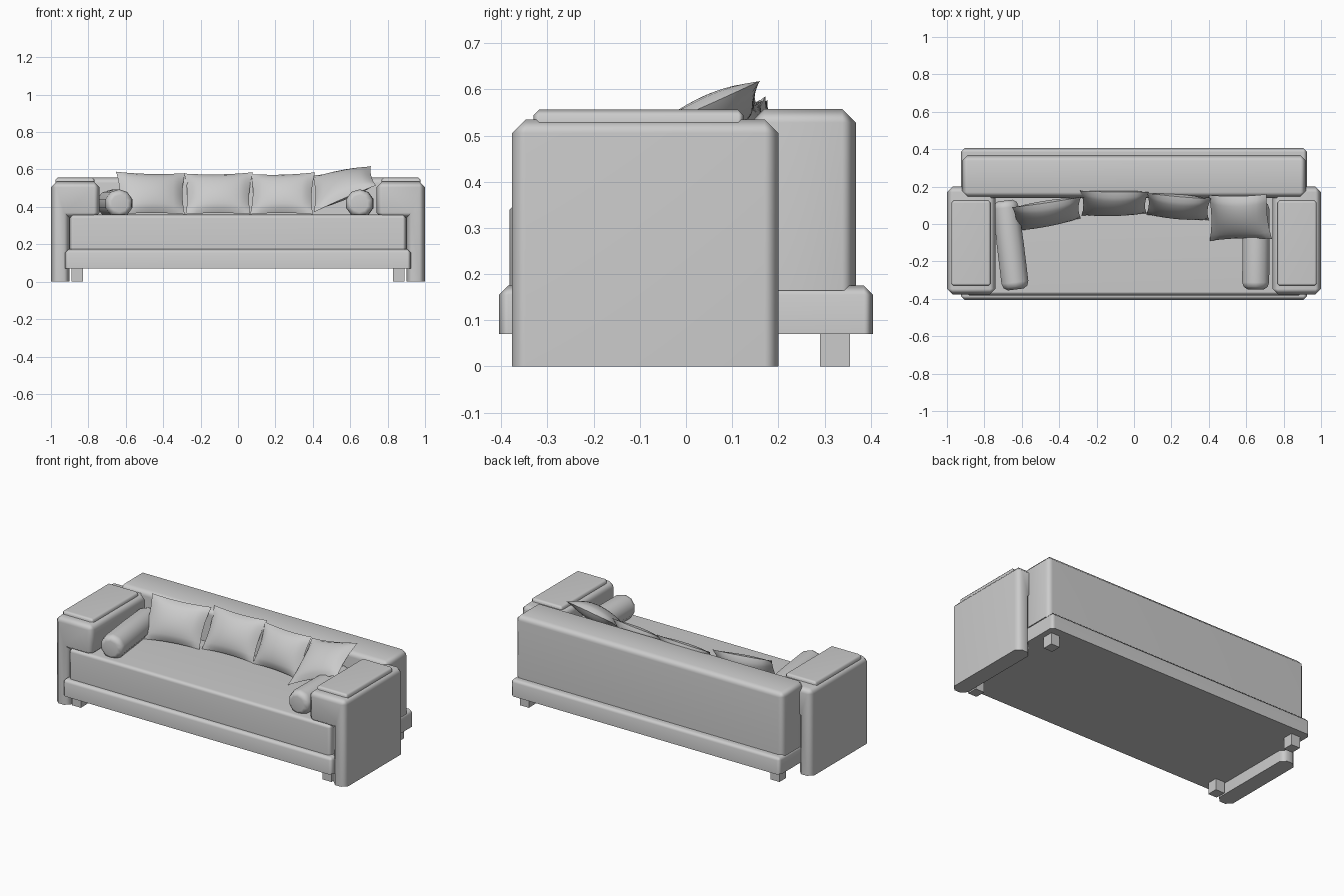
import bpy
import bmesh
import math
from mathutils import Vector

cube = bpy.data.objects.get("Cube")
if cube:
    bpy.data.objects.remove(cube, do_unlink=True)

fabric = bpy.data.materials.new("grey_fabric")
fabric.use_nodes = True
GREY = (0.6, 0.6, 0.6, 1)
fabric.diffuse_color = GREY
fabric.node_tree.nodes["Principled BSDF"].inputs["Base Color"].default_value = GREY


def finish(name, bm, sharp=50, weighted=True):
    """Turn a bmesh into a smooth shaded object with sharp creases."""
    bmesh.ops.recalc_face_normals(bm, faces=bm.faces[:])
    for f in bm.faces:
        f.smooth = True
    for e in bm.edges:
        e.smooth = e.calc_face_angle(0) < math.radians(sharp)
    mesh = bpy.data.meshes.new(name)
    bm.to_mesh(mesh)
    bm.free()
    mesh.materials.append(fabric)
    ob = bpy.data.objects.new(name, mesh)
    bpy.context.collection.objects.link(ob)
    if weighted:
        mod = ob.modifiers.new("flat_panels", "WEIGHTED_NORMAL")
        mod.keep_sharp = True
    return ob


def block(name, profile, y0, y1, bevel=0.0):
    """Extrude an x-z profile along y and chamfer all but the bottom edges."""
    bm = bmesh.new()
    face = bm.faces.new([bm.verts.new((x, y0, z)) for x, z in profile])
    new = bmesh.ops.extrude_face_region(bm, geom=[face])["geom"]
    bmesh.ops.translate(bm, vec=(0, y1 - y0, 0),
                        verts=[v for v in new if isinstance(v, bmesh.types.BMVert)])
    bmesh.ops.recalc_face_normals(bm, faces=bm.faces[:])
    if bevel:
        low = min(z for x, z in profile) + 0.001
        edges = [e for e in bm.edges
                 if max(v.co.z for v in e.verts) > low and e.is_convex]
        bmesh.ops.bevel(bm, geom=edges, offset=bevel, offset_type="OFFSET",
                        segments=1, affect="EDGES", profile=0.5)
    return finish(name, bm)


def box(name, x0, x1, y0, y1, z0, z1, bevel=0.0):
    return block(name, [(x0, z0), (x1, z0), (x1, z1), (x0, z1)], y0, y1, bevel)


def bolster(name, start, end, radius, sides=10):
    """Round cushion with softened ends, swept between two points."""
    start, end = Vector(start), Vector(end)
    turn = (end - start).to_track_quat("Z", "Y")
    bm = bmesh.new()
    rings = []
    for t, r in ((0, 0.6), (0.03, 0.88), (0.08, 1), (0.5, 1), (0.92, 0.95),
                 (0.97, 0.85), (1, 0.55)):
        centre = start.lerp(end, t)
        ring = []
        for i in range(sides):
            a = math.tau * (i + 0.5) / sides
            ring.append(bm.verts.new(centre + turn @ Vector(
                (math.cos(a) * r * radius, math.sin(a) * r * radius, 0))))
        rings.append(ring)
    for a, b in zip(rings, rings[1:]):
        for i in range(sides):
            j = (i + 1) % sides
            bm.faces.new((a[i], a[j], b[j], b[i]))
    bm.faces.new(rings[0])
    bm.faces.new(rings[-1])
    return finish(name, bm)


def pillow(name, bl, br, tr, tl, puff=0.05, pinch=0.07):
    """Stuffed cushion stretched between four corners."""
    bl, br, tr, tl = map(Vector, (bl, br, tr, tl))
    normal = (br - bl + tr - tl).cross(tl - bl + tr - br).normalized()
    bm = bmesh.new()
    for side in (1, -1):
        grid = bmesh.ops.create_grid(bm, x_segments=12, y_segments=12, size=1)
        for v in grid["verts"]:
            u, w = v.co.x, v.co.y
            height = max(0, (1 - u * u) * (1 - w * w)) ** 0.6
            s = (u * (1 - pinch * (1 - w * w)) + 1) / 2
            t = (w * (1 - pinch * (1 - u * u)) + 1) / 2
            v.co = bl.lerp(br, s).lerp(tl.lerp(tr, s), t) + normal * side * puff * height
    bmesh.ops.remove_doubles(bm, verts=bm.verts[:], dist=0.0005)
    return finish(name, bm, sharp=75, weighted=False)


# Main body
box("base", -0.925, 0.925, -0.405, 0.405, 0.07, 0.175, 0.02)
box("seat", -0.9, 0.9, -0.382, 0.2, 0.165, 0.36, 0.02)
box("backrest", -0.92, 0.92, 0.14, 0.368, 0.165, 0.558, 0.03)

# Arms overhang the seat; each has a thin top pad
for label, s in (("left", 1), ("right", -1)):
    shape = [(0.74, 0.34), (0.74, 0.535), (1, 0.535), (1, 0), (0.9, 0), (0.9, 0.34)]
    block(label + "_arm", [(s * x, z) for x, z in shape], -0.377, 0.2, 0.03)
    xs = sorted((s * 0.767, s * 0.977))
    box(label + "_arm_pad", *xs, -0.33, 0.125, 0.525, 0.556, 0.012)

    # Feet
    xs = sorted((s * 0.83, s * 0.89))
    for end, y in (("front", -0.355), ("back", 0.29)):
        box(f"{label}_{end}_foot", *xs, y, y + 0.065, 0, 0.075)

# Bolsters along the arms
bolster("right_bolster", (-0.632, -0.35, 0.418), (-0.69, 0.125, 0.418), 0.076)
bolster("left_bolster", (0.65, -0.35, 0.418), (0.655, 0.12, 0.418), 0.076)

# Pillows leaning on the backrest, the last one resting on a bolster
pillow("pillow_1", (-0.635, -0.04, 0.36), (-0.285, 0.03, 0.36),
       (-0.283, 0.145, 0.58), (-0.652, 0.09, 0.588))
pillow("pillow_2", (-0.28, 0.045, 0.36), (0.065, 0.055, 0.36),
       (0.08, 0.172, 0.585), (-0.288, 0.178, 0.578))
pillow("pillow_3", (0.065, 0.05, 0.36), (0.4, 0.02, 0.36),
       (0.412, 0.135, 0.585), (0.07, 0.165, 0.575))
pillow("pillow_4", (0.405, -0.09, 0.37), (0.738, -0.08, 0.515),
       (0.71, 0.16, 0.618), (0.4, 0.155, 0.568))
